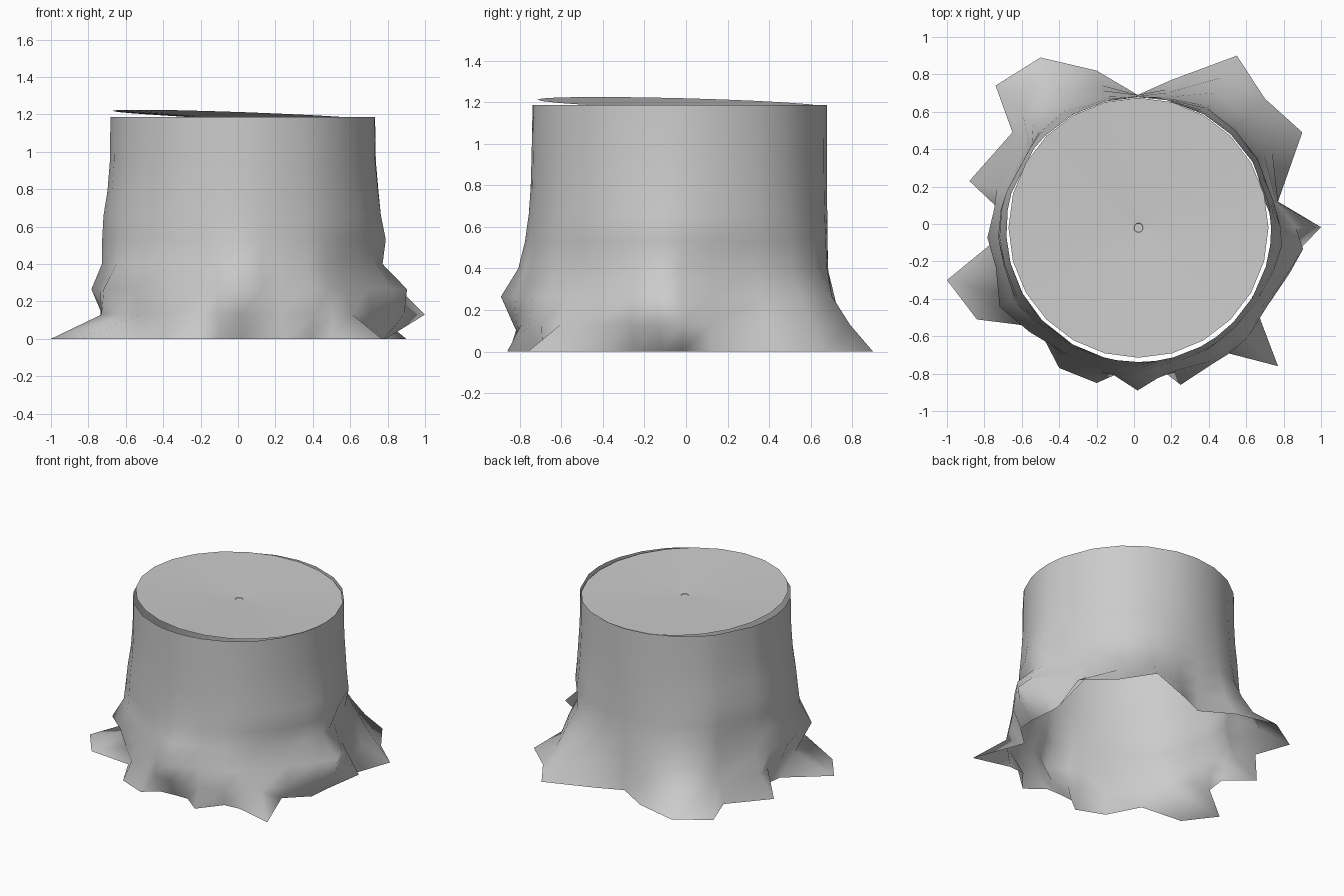
import bpy, math

if "Cube" in bpy.data.objects:
    bpy.data.objects.remove(bpy.data.objects["Cube"])

CX, CY, R, H = 0.025, -0.03, 0.708, 1.187   # trunk centre, top radius, height

# Root outline going clockwise: ground x, ground y, radius at z .13, radius at z .265
ROOTS = [
    (.78, -.02, .975, .84), (.79, -.12, .87, .885), (.78, -.25, .84, .83),
    (.63, -.39, .80, .78), (.77, -.76, .82, .77), (.50, -.69, .82, .79),
    (.38, -.70, .82, .80), (.25, -.86, .79, .78), (.12, -.76, .79, .80),
    (.02, -.76, .80, .86), (-.10, -.77, .79, .79), (-.20, -.85, .79, .77),
    (-.40, -.77, .79, .77), (-.52, -.54, .76, .80), (-.84, -.51, .75, .85),
    (-1.0, -.30, .78, .79), (-.72, -.07, .75, .81), (-.70, .08, .76, .78),
    (-.88, .23, .79, .74), (-.65, .49, .77, .74), (-.74, .74, .88, .80),
    (-.50, .89, .89, .81), (-.20, .82, .80, .77), (.02, .69, .72, .72),
    (.20, .77, .77, .75), (.55, .90, .94, .84), (.70, .67, .88, .81),
    (.90, .49, .83, .78), (.77, .12, .76, .75)]

# Upper rings: height, share of root flare kept, left swelling, right swelling
UPPER = [(.40, .45, 0, -.035), (.53, .24, .02, .02), (.66, .12, .025, .015),
         (.79, .06, .01, .01), (.95, .03, 0, 0), (H, 0, 0, 0)]


def make_object(name, verts, faces):
    mesh = bpy.data.meshes.new(name)
    mesh.from_pydata(verts, [], faces)
    mesh.update()
    obj = bpy.data.objects.new(name, mesh)
    bpy.context.collection.objects.link(obj)
    return obj


def ring_faces(columns, rows):
    faces = []
    for j in range(rows - 1):
        for i in range(columns):
            k = (i + 1) % columns
            a, b = j * columns, (j + 1) * columns
            faces.append((a + k, a + i, b + i, b + k))
    return faces


# Bark shell with flared roots, open at both ends
n = len(ROOTS)
angles = [math.atan2(y - CY, x - CX) for x, y, _, _ in ROOTS]
rings = [[(x, y, 0) for x, y, _, _ in ROOTS]]


def add_ring(z, radii):
    rings.append([(CX + r * math.cos(a), CY + r * math.sin(a), z)
                  for a, r in zip(angles, radii)])


add_ring(.13, [p[2] for p in ROOTS])
add_ring(.265, [p[3] for p in ROOTS])
for z, keep, left, right in UPPER:
    add_ring(z, [R + (p[3] - R) * keep
                 + (right if math.cos(a) > 0 else left) * math.cos(a) ** 2
                 for p, a in zip(ROOTS, angles)])
bark = make_object("bark_shell", [v for r in rings for v in r],
                   ring_faces(n, len(rings)))
for poly in bark.data.polygons:
    poly.use_smooth = True

# Slightly tilted, shallow dished cut top with a tiny pith mark at its centre
m = 24


def tilted_ring(r, z):
    pts = []
    for i in range(m):
        a = -i * math.tau / m
        x, y = r * math.cos(a), r * math.sin(a)
        pts.append((.024 + x, -.02 + y, z - .036 * x - .026 * y))
    return pts


make_object("cut_top",
            tilted_ring(.695, 1.194) + tilted_ring(.025, 1.168) + tilted_ring(.023, 1.165),
            ring_faces(m, 3) + [tuple(reversed(range(2 * m, 3 * m)))])
